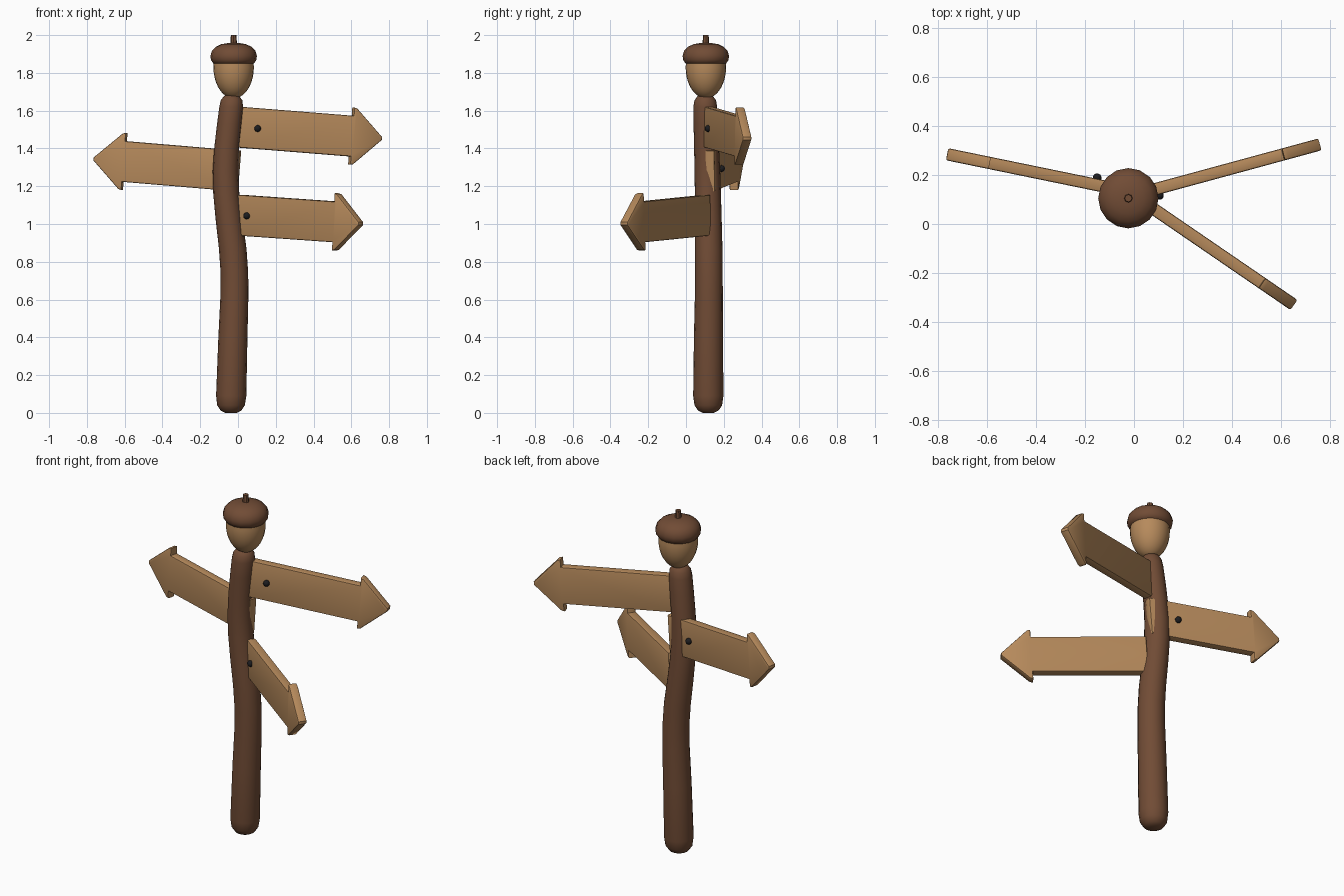
import bpy
import bmesh
from math import cos, sin, pi, radians, sqrt
from mathutils import Matrix, Vector

if "Cube" in bpy.data.objects:
    bpy.data.objects.remove(bpy.data.objects["Cube"])


def material(name, color):
    mat = bpy.data.materials.new(name)
    mat.use_nodes = True
    mat.diffuse_color = (*color, 1)
    mat.node_tree.nodes["Principled BSDF"].inputs["Base Color"].default_value = (*color, 1)
    return mat


dark_wood = material("dark wood", (0.165, 0.072, 0.036))
light_wood = material("light wood", (0.47, 0.255, 0.107))
iron = material("black iron", (0.012, 0.012, 0.014))


def finish(bm, name, mat, angle=40):
    bmesh.ops.recalc_face_normals(bm, faces=bm.faces)
    mesh = bpy.data.meshes.new(name)
    bm.to_mesh(mesh)
    bm.free()
    mesh.materials.append(mat)
    obj = bpy.data.objects.new(name, mesh)
    bpy.context.collection.objects.link(obj)
    bpy.ops.object.select_all(action='DESELECT')
    obj.select_set(True)
    bpy.context.view_layer.objects.active = obj
    bpy.ops.object.shade_smooth_by_angle(angle=radians(angle))
    return obj


def loft(name, mat, rings, sides=16, angle=40):
    """Skin a stack of circles given as (x, y, z, radius)."""
    bm = bmesh.new()
    loops = []
    for x, y, z, r in rings:
        loops.append([bm.verts.new((x + r * cos(2 * pi * i / sides),
                                    y + r * sin(2 * pi * i / sides), z))
                      for i in range(sides)])
    for a, b in zip(loops, loops[1:]):
        for i in range(sides):
            j = (i + 1) % sides
            bm.faces.new((a[i], a[j], b[j], b[i]))
    bm.faces.new(loops[0])
    bm.faces.new(loops[-1])
    return finish(bm, name, mat, angle)


# Crooked post with rounded ends
post = [
    (-0.037, 0.118, 0.0, 0.03), (-0.037, 0.118, 0.012, 0.054),
    (-0.037, 0.118, 0.04, 0.073), (-0.036, 0.118, 0.09, 0.08),
    (-0.027, 0.119, 0.4, 0.077), (-0.019, 0.121, 0.62, 0.074),
    (-0.019, 0.121, 0.74, 0.073), (-0.028, 0.12, 0.87, 0.073),
    (-0.047, 0.118, 1.02, 0.071), (-0.062, 0.116, 1.16, 0.069),
    (-0.066, 0.113, 1.28, 0.068), (-0.06, 0.109, 1.4, 0.066),
    (-0.046, 0.105, 1.53, 0.065), (-0.036, 0.102, 1.62, 0.063),
    (-0.034, 0.102, 1.655, 0.057), (-0.034, 0.102, 1.678, 0.04),
    (-0.034, 0.102, 1.685, 0.02),
]
loft("post", dark_wood, post, angle=60)

# Acorn finial: nut, cap and stem share one axis
AX, AY = -0.023, 0.105
nut = []
for k in range(1, 10):
    t = -pi / 2 + k * pi / 18
    nut.append((AX, AY, 1.83 + 0.165 * sin(t), 0.107 * cos(t)))
nut.append((AX, AY, 1.86, 0.105))
loft("acorn_nut", light_wood, nut, 24, 60)

cap_profile = [(0.09, 1.845), (0.108, 1.85), (0.12, 1.868), (0.123, 1.89),
               (0.115, 1.917), (0.095, 1.938), (0.065, 1.952), (0.03, 1.958)]
loft("acorn_cap", dark_wood, [(AX, AY, z, r) for r, z in cap_profile], 16, 60)
loft("acorn_stem", dark_wood, [(AX, AY, 1.94, 0.018), (AX, AY, 2.0, 0.015)], 8)

# Arrow boards: outline in the board plane, pushed out to its thickness
LENGTH, NECK, HALF, BARB, THICK = 0.785, 0.62, 0.108, 0.152, 0.05


def sign(name, start, heading, tilt, nail_at, nail_side):
    upper = [(0, HALF), (NECK, HALF), (NECK, BARB), (NECK + 0.018, BARB - 0.004)]
    outline = upper + [(LENGTH, 0.008)]
    outline += [(x, -z) for x, z in reversed(outline)]
    place = (Matrix.Translation(Vector(start))
             @ Matrix.Rotation(radians(heading), 4, 'Z')
             @ Matrix.Rotation(radians(tilt), 4, 'Y'))

    bm = bmesh.new()
    face = bm.faces.new([bm.verts.new((x, -THICK / 2, z)) for x, z in outline])
    grown = bmesh.ops.extrude_face_region(bm, geom=[face])
    moved = [v for v in grown["geom"] if isinstance(v, bmesh.types.BMVert)]
    bmesh.ops.translate(bm, verts=moved, vec=(0, THICK, 0))
    bmesh.ops.recalc_face_normals(bm, faces=bm.faces)
    rim = [e for e in bm.edges
           if abs(e.verts[0].co.y - e.verts[1].co.y) < 0.001]
    bmesh.ops.bevel(bm, geom=rim, offset=0.008, segments=2, profile=0.5,
                    affect='EDGES', clamp_overlap=True)
    bm.transform(place)
    finish(bm, name + "_board", light_wood, 35)

    # Domed nail head on one face
    bm = bmesh.new()
    bmesh.ops.create_uvsphere(bm, u_segments=12, v_segments=8, radius=0.018)
    spot = Matrix.Translation((nail_at, nail_side * (THICK / 2 + 0.004), 0))
    bm.transform(place @ spot)
    finish(bm, name + "_nail", iron, 60)


sign("upper_left", (0.002, 0.119, 1.513), 15.2, 4.4, 0.098, -1)
sign("middle_right", (0.005, 0.127, 1.28), 168.4, -4.7, 0.165, -1)
sign("lower_left", (0.005, 0.113, 1.047), -34.4, 3.3, 0.07, -1)
